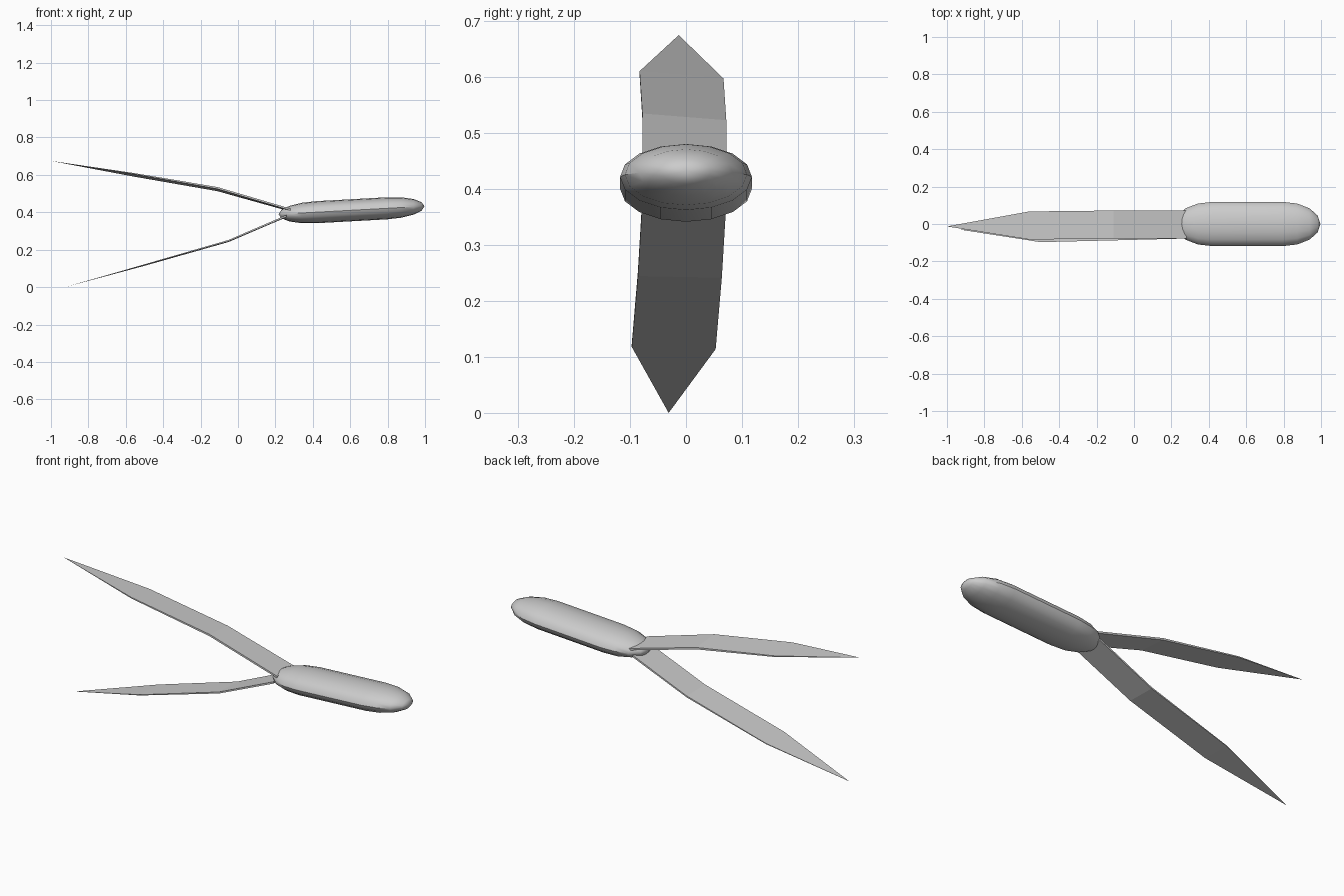
import bpy, bmesh
from math import sin, cos, pi
from mathutils import Vector

if "Cube" in bpy.data.objects:
    bpy.data.objects.remove(bpy.data.objects["Cube"])


def make_object(name, bm):
    bmesh.ops.recalc_face_normals(bm, faces=bm.faces)
    mesh = bpy.data.meshes.new(name)
    bm.to_mesh(mesh)
    bm.free()
    ob = bpy.data.objects.new(name, mesh)
    bpy.context.collection.objects.link(ob)
    return ob


def bridge(bm, a, b):
    n = len(a)
    for i in range(n):
        bm.faces.new((a[i], a[(i + 1) % n], b[(i + 1) % n], b[i]))


def fan(bm, ring, tip):
    n = len(ring)
    for i in range(n):
        bm.faces.new((ring[i], ring[(i + 1) % n], tip))


# Body: flattened capsule, gently tilted up towards +x
def body(cx, cz, half, end, ry, rz, slope, sides=16, steps=4):
    bm = bmesh.new()
    angles = [i * pi / 2 / steps for i in range(steps)]
    stations = [(-half - end * sin(a), cos(a)) for a in reversed(angles)]
    stations += [(half + end * sin(a), cos(a)) for a in angles]
    point = lambda x, y, z: bm.verts.new((cx + x, y, cz + slope * x + z))
    rings = [[point(x, ry * s * cos(2 * pi * k / sides), rz * s * sin(2 * pi * k / sides))
              for k in range(sides)] for x, s in stations]
    for a, b in zip(rings, rings[1:]):
        bridge(bm, a, b)
    fan(bm, rings[0], point(-half - end, 0, 0))
    fan(bm, rings[-1], point(half + end, 0, 0))
    ob = make_object("body", bm)
    bpy.ops.object.select_all(action='DESELECT')
    ob.select_set(True)
    bpy.context.view_layer.objects.active = ob
    bpy.ops.object.shade_smooth_by_angle(angle=0.68)


# Blade: thin bent strip ending in a point; stations are (x, y, z, roll, thickness)
def blade(name, stations, tip, width=0.15):
    bm = bmesh.new()
    rings = []
    for x, y, z, roll, t in stations:
        h = width / 2
        rings.append([bm.verts.new((x, y + sy * h, z - sy * roll / 2 + sz * t / 2))
                      for sy, sz in ((-1, -1), (1, -1), (1, 1), (-1, 1))])
    for a, b in zip(rings, rings[1:]):
        bridge(bm, a, b)
    bm.faces.new(rings[0])
    fan(bm, rings[-1], bm.verts.new(Vector(tip)))
    make_object(name, bm)


body(0.607, 0.411, 0.19, 0.2, 0.118, 0.059, 0.055)
blade("upper_blade", [(0.28, -0.002, 0.412, 0.006, 0.01),
                      (-0.11, -0.003, 0.524, 0.012, 0.01),
                      (-0.56, -0.008, 0.601, 0.013, 0.006)], (-1.0, -0.013, 0.675))
blade("lower_blade", [(0.26, -0.003, 0.38, 0.002, 0.01),
                      (-0.05, -0.011, 0.247, 0.003, 0.008),
                      (-0.5, -0.022, 0.118, 0.004, 0.004)], (-0.925, -0.031, 0.0))
